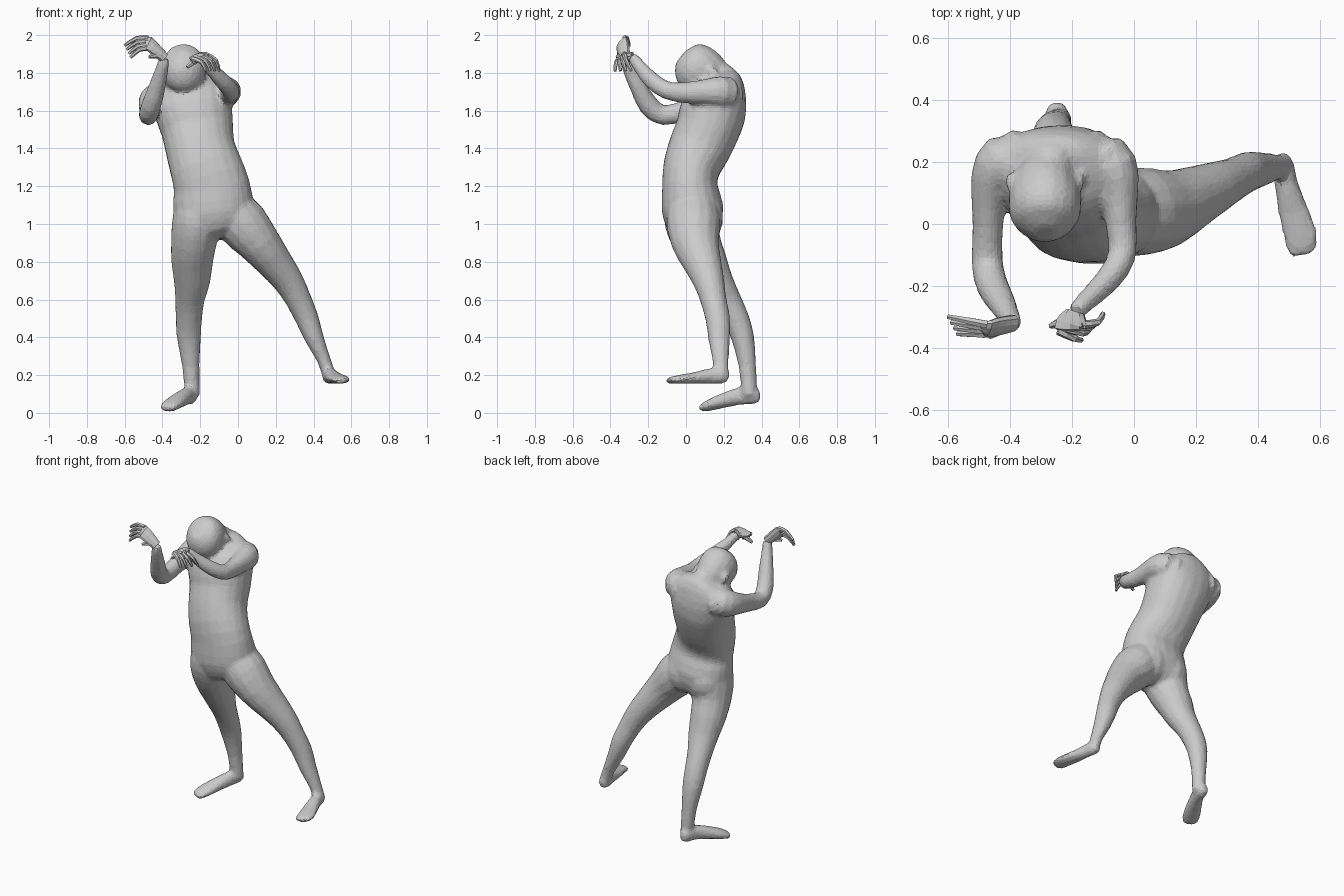
import bpy, bmesh, math
from mathutils import Vector, Matrix


def spline(r, i, t):
    # Catmull-Rom interpolation of ring data
    p0, p1, p2, p3 = (r[max(0, min(len(r) - 1, i + k))] for k in (-1, 0, 1, 2))
    return [0.5 * (2 * b + (c - a) * t + (2 * a - 5 * b + 4 * c - d) * t * t
                   + (3 * b - a - 3 * c + d) * t ** 3)
            for a, b, c, d in zip(p0, p1, p2, p3)]


def loft(bm, rings, side=(1, 0, 0), n=14, power=1.0, steps=2):
    # rings: x, y, z, half width along side, half depth
    dense = [spline(rings, i, k / steps) for i in range(len(rings) - 1) for k in range(steps)]
    dense.append(list(rings[-1]))
    pts = [Vector(r[:3]) for r in dense]
    loops = []
    for i, r in enumerate(dense):
        t = (pts[min(i + 1, len(pts) - 1)] - pts[max(i - 1, 0)]).normalized()
        s = Vector(side)
        u = (s - t * s.dot(t)).normalized()
        v = t.cross(u)
        loop = []
        for k in range(n):
            a = 2 * math.pi * (k + 0.5) / n
            c, d = math.cos(a), math.sin(a)
            c = math.copysign(abs(c) ** power, c)
            d = math.copysign(abs(d) ** power, d)
            loop.append(bm.verts.new(pts[i] + u * c * r[3] + v * d * r[4]))
        loops.append(loop)
    for a, b in zip(loops, loops[1:]):
        for k in range(n):
            bm.faces.new((a[k], a[(k + 1) % n], b[(k + 1) % n], b[k]))
    bm.faces.new(loops[0])
    bm.faces.new(loops[-1])


def blob(bm, loc, size, rot=0.0):
    m = Matrix.Translation(loc) @ Matrix.Rotation(rot, 4, 'X') @ Matrix.Diagonal((*size, 1))
    bmesh.ops.create_uvsphere(bm, u_segments=14, v_segments=9, radius=1, matrix=m)


def finish(name, bm):
    bmesh.ops.recalc_face_normals(bm, faces=bm.faces)
    me = bpy.data.meshes.new(name)
    bm.to_mesh(me)
    bm.free()
    ob = bpy.data.objects.new(name, me)
    bpy.context.collection.objects.link(ob)
    return ob


def hand(name, wrist, ka, kb, ta, tb, lift, thumb):
    # palm from wrist to the knuckle line ka-kb, fingers to the tip line ta-tb
    wrist, ka, kb, ta, tb, lift, thumb = map(Vector, (wrist, ka, kb, ta, tb, lift, thumb))
    bm = bmesh.new()
    across = kb - ka
    mid = (ka + kb) / 2
    w = across.length / 2 + 0.012
    loft(bm, [(*wrist, 0.03, 0.026), (*wrist.lerp(mid, 0.5), w * 0.9, 0.024),
              (*mid, w, 0.018), (*mid.lerp((ta + tb) / 2, 0.12), w * 0.85, 0.01)], across, 10)
    for i in range(4):
        a, b = ka.lerp(kb, i / 3), ta.lerp(tb, i / 3)
        loft(bm, [(*a, 0.014, 0.014), (*(a.lerp(b, 0.5) + lift), 0.012, 0.012),
                  (*b, 0.008, 0.008)], across, 6)
    base = wrist.lerp(ka, 0.35)
    loft(bm, [(*base, 0.018, 0.018), (*base.lerp(thumb, 0.6), 0.015, 0.015),
              (*thumb, 0.009, 0.009)], across, 6)
    finish(name, bm)


body = bmesh.new()

# Torso, leaning sideways with a hunched back
loft(body, [(-.10, .04, .925, .08, .07), (-.115, .04, .97, .18, .135), (-.13, .035, 1.08, .215, .165),
            (-.14, .02, 1.2, .203, .147), (-.17, .03, 1.3, .192, .152), (-.20, .07, 1.4, .184, .165),
            (-.215, .115, 1.5, .192, .17), (-.235, .145, 1.6, .207, .177),
            (-.25, .19, 1.69, .205, .145), (-.255, .22, 1.76, .155, .09),
            (-.26, .22, 1.80, .07, .05)], n=20, power=.92)
for x, z in ((-.055, 1.05), (-.205, 1.03)):
    blob(body, (x, .078, z), (.125, .12, .14))

# Neck and bowed head with ears
loft(body, [(-.26, .23, 1.70, .11, .085), (-.268, .195, 1.77, .078, .08), (-.285, .11, 1.82, .07, .08)])
C, U, F = Vector((-.288, .085, 1.80)), Vector((0, -.8, .6)), Vector((0, -.6, -.8))
head = [(-.142, .10, .045, .03), (-.12, .085, .08, .065), (-.08, .038, .1, .11), (-.03, .005, .11, .132),
        (.03, -.003, .12, .135), (.08, -.003, .11, .123), (.115, 0, .084, .094), (.142, 0, .037, .042)]
loft(body, [(*(C + U * u + F * f), a, b) for u, f, a, b in head], n=16)
for x in (-.175, -.401):
    blob(body, (x, .14, 1.805), (.016, .025, .036), .7)

# Arms reaching forward, raised at the elbow
loft(body, [(-.20, .20, 1.66, .05, .05), (-.12, .22, 1.685, .09, .09), (-.065, .18, 1.70, .083, .086),
            (-.047, .10, 1.70, .062, .068), (-.042, 0, 1.695, .051, .058),
            (-.038, -.10, 1.707, .047, .049), (-.08, -.175, 1.755, .043, .046),
            (-.14, -.235, 1.82, .036, .038), (-.188, -.283, 1.885, .03, .03)], (1, -.3, 0), 12)
loft(body, [(-.30, .20, 1.64, .05, .05), (-.385, .22, 1.665, .09, .09), (-.442, .18, 1.655, .083, .086),
            (-.467, .10, 1.63, .062, .068), (-.472, 0, 1.60, .051, .058),
            (-.475, -.12, 1.575, .052, .054), (-.46, -.195, 1.625, .053, .056),
            (-.43, -.25, 1.72, .047, .047), (-.40, -.305, 1.83, .034, .036),
            (-.39, -.32, 1.88, .03, .03)], (1, 0, .1), 12)

# Legs: one swung out sideways, one standing
loft(body, [(-.09, .035, 1.18, .07, .08), (-.04, .035, 1.09, .118, .13), (.025, .04, 1.0, .138, .144),
            (.11, .05, .9, .117, .127), (.19, .085, .8, .097, .104), (.265, .12, .7, .082, .084),
            (.32, .145, .6, .07, .07), (.365, .168, .5, .063, .066), (.402, .175, .4, .052, .059),
            (.455, .183, .28, .037, .044), (.485, .188, .19, .037, .037)])
loft(body, [(-.19, .03, 1.18, .07, .08), (-.205, .03, 1.09, .125, .14), (-.22, .035, 1.0, .132, .148),
            (-.235, .06, .9, .122, .127), (-.243, .11, .8, .112, .11), (-.243, .158, .7, .098, .092),
            (-.255, .215, .6, .079, .077), (-.26, .265, .5, .071, .07), (-.26, .30, .4, .065, .062),
            (-.25, .325, .25, .047, .047), (-.24, .335, .09, .04, .042)])

# Feet from heel to toe
loft(body, [(.475, .226, .19, .022, .024), (.48, .195, .195, .037, .042), (.492, .13, .196, .039, .042),
            (.515, .04, .184, .051, .031), (.538, -.035, .178, .058, .024),
            (.542, -.085, .172, .05, .018), (.545, -.102, .17, .034, .014)], n=12)
loft(body, [(-.245, .393, .09, .024, .03), (-.25, .36, .09, .037, .045), (-.27, .29, .09, .04, .048),
            (-.315, .2, .066, .051, .04), (-.35, .135, .044, .058, .032),
            (-.37, .095, .028, .05, .024), (-.377, .082, .022, .034, .016)], (1, -.4, 0), 12)

# Blend the body into one skin, then reduce it to low-poly facets
skin = finish("body", body)
m = skin.modifiers.new("Skin", 'REMESH')
m.mode, m.voxel_size = 'VOXEL', 0.012
m = skin.modifiers.new("Soften", 'SMOOTH')
m.factor, m.iterations = 0.5, 8
m = skin.modifiers.new("Facets", 'DECIMATE')
m.ratio = 0.2

# Hands
hand("left_hand", (-.188, -.283, 1.885), (-.245, -.345, 1.875), (-.165, -.325, 1.895),
     (-.17, -.375, 1.81), (-.10, -.29, 1.81), (.015, -.01, .015), (-.27, -.33, 1.83))
hand("right_hand", (-.39, -.32, 1.88), (-.475, -.355, 1.93), (-.475, -.325, 1.985),
     (-.57, -.355, 1.88), (-.60, -.30, 1.945), (0, 0, .018), (-.47, -.365, 1.885))
